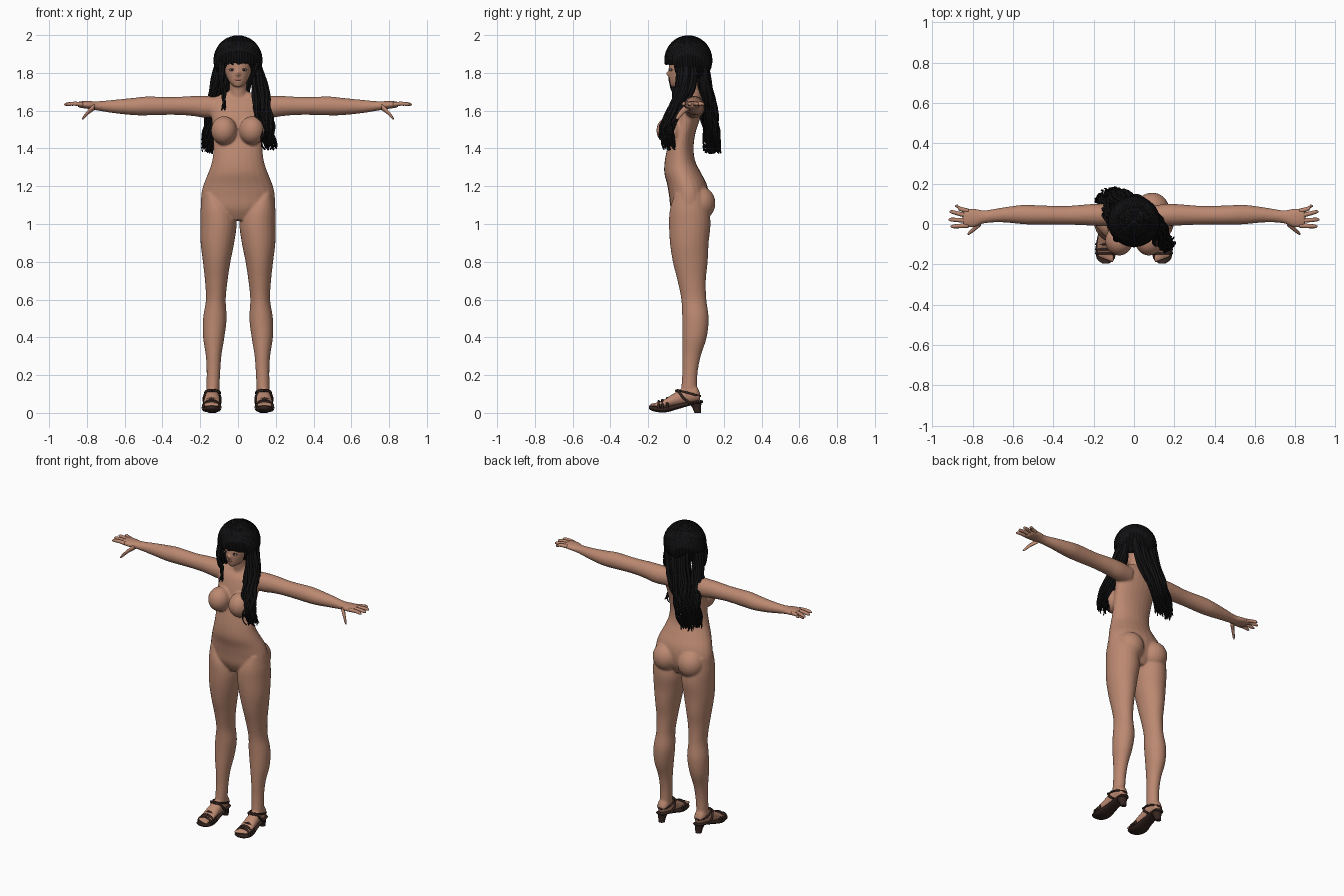
import bpy, bmesh, math, random
from mathutils import Matrix, Vector

random.seed(4)
if "Cube" in bpy.data.objects:
    bpy.data.objects.remove(bpy.data.objects["Cube"])


def material(name, r, g, b):
    m = bpy.data.materials.new(name)
    m.use_nodes = True
    m.diffuse_color = (r, g, b, 1)
    bsdf = m.node_tree.nodes["Principled BSDF"]
    bsdf.inputs["Base Color"].default_value = (r, g, b, 1)
    bsdf.inputs["Roughness"].default_value = 0.7
    return m


SKIN = material("skin", 0.50, 0.25, 0.165)
HAIR = material("black hair", 0.006, 0.006, 0.007)
LEATHER = material("dark brown leather", 0.035, 0.018, 0.014)
LIP = material("lip", 0.36, 0.13, 0.10)
WHITE = material("eye white", 0.5, 0.45, 0.42)
IRIS = material("dark iris", 0.02, 0.012, 0.01)


def spline(rows, t):
    """Catmull-Rom value along rows of equal-length tuples, t from 0 to 1."""
    f = t * (len(rows) - 1)
    i = min(int(f), len(rows) - 2)
    f -= i
    a, b, c, d = (Vector(rows[max(0, min(len(rows) - 1, i + k))]) for k in (-1, 0, 1, 2))
    return b + (c - a) * f / 2 + (a - b * 2.5 + c * 2 - d / 2) * f**2 + ((b - c) * 1.5 + (d - a) / 2) * f**3


def loft(bm, rows, axis, side=1, steps=4, n=24):
    """Skin elliptical sections (x, y, z, radius_u, radius_v) along an axis."""
    u, v = {"x": (1, 2), "y": (0, 2), "z": (0, 1)}[axis]
    rings, count = [], (len(rows) - 1) * steps
    for k in range(count + 1):
        p = spline(rows, k / count)
        ring = []
        for j in range(n):
            a = math.tau * j / n
            co = [p[0], p[1], p[2]]
            co[u] += p[3] * math.cos(a)
            co[v] += p[4] * math.sin(a)
            co[0] *= side
            ring.append(bm.verts.new(co))
        rings.append(ring)
    for r, s in zip(rings, rings[1:]):
        for j in range(n):
            bm.faces.new((r[j], r[(j + 1) % n], s[(j + 1) % n], s[j]))
    bm.faces.new(rings[0])
    bm.faces.new(rings[-1])


def ball(bm, centre, radii):
    m = Matrix.Translation(centre) @ Matrix.Diagonal((*radii, 1))
    bmesh.ops.create_uvsphere(bm, u_segments=24, v_segments=14, radius=1, matrix=m)


def finish(bm, name, mat):
    bmesh.ops.recalc_face_normals(bm, faces=bm.faces)
    for f in bm.faces:
        f.smooth = True
    mesh = bpy.data.meshes.new(name)
    bm.to_mesh(mesh)
    bm.free()
    mesh.materials.append(mat)
    obj = bpy.data.objects.new(name, mesh)
    bpy.context.collection.objects.link(obj)
    return obj


def tubes(name, paths, radius, mat, tip=1.0, cyclic=False):
    """Round strands along point lists, thinning towards the tip."""
    cu = bpy.data.curves.new(name, "CURVE")
    cu.dimensions = "3D"
    cu.bevel_depth = radius
    cu.bevel_resolution = 1
    cu.use_fill_caps = True
    for path in paths:
        s = cu.splines.new("POLY")
        s.points.add(len(path) - 1)
        s.use_cyclic_u = cyclic
        s.use_smooth = True
        for i, (pt, co) in enumerate(zip(s.points, path)):
            pt.co = (*co, 1)
            pt.radius = 1 + (tip - 1) * (i / (len(path) - 1)) ** 2
    cu.materials.append(mat)
    obj = bpy.data.objects.new(name, cu)
    bpy.context.collection.objects.link(obj)


# Body: torso, neck, head and limbs fused into one smooth skin
bm = bmesh.new()
torso = [(1.02, .09, -.05, .08), (1.08, .185, -.08, .11), (1.15, .195, -.09, .12),
         (1.21, .182, -.10, .11), (1.27, .158, -.115, .08), (1.33, .138, -.113, .05),
         (1.40, .13, -.10, .04), (1.48, .134, -.08, .05), (1.56, .14, -.065, .075),
         (1.63, .15, -.04, .09), (1.67, .125, -.01, .085), (1.70, .06, 0, .075)]
loft(bm, [(0, (f + b) / 2, z, w, (b - f) / 2) for z, w, f, b in torso], "z")
loft(bm, [(0, .035, 1.60, .06, .05), (0, .03, 1.68, .047, .045), (0, .01, 1.80, .045, .045)], "z")
head = [(1.725, -.055, .018, .022), (1.75, -.03, .045, .056), (1.79, -.01, .065, .08),
        (1.83, 0, .075, .09), (1.88, .01, .08, .095), (1.94, .01, .06, .07), (1.97, .01, .02, .02)]
loft(bm, [(0, y, z, a, b) for z, y, a, b in head], "z")
ball(bm, (0, -.088, 1.795), (.011, .018, .015))
ball(bm, (0, -.078, 1.812), (.008, .016, .03))

leg = [(1.16, .10, .185, -.06, .09), (1.08, .03, .198, -.085, .12), (1.0, .008, .20, -.09, .13),
       (.9, .02, .198, -.085, .12), (.8, .04, .186, -.07, .115), (.7, .055, .175, -.045, .105),
       (.6, .065, .17, -.025, .108), (.5, .06, .185, -.02, .12), (.4, .072, .185, -.02, .11),
       (.3, .088, .17, -.02, .078), (.2, .095, .166, -.02, .06), (.08, .10, .17, -.03, .06)]
arm = [(.08, .04, 1.62, .05, .055), (.17, .045, 1.62, .055, .058), (.25, .045, 1.625, .051, .052),
       (.35, .043, 1.625, .046, .047), (.48, .045, 1.625, .048, .05), (.55, .047, 1.622, .048, .046),
       (.65, .045, 1.622, .037, .036), (.74, .036, 1.625, .032, .025), (.79, .03, 1.63, .046, .021),
       (.83, .03, 1.632, .047, .018), (.85, .03, 1.633, .042, .013)]
foot = [(.135, .075, .085, .02, .02), (.135, .05, .10, .035, .045), (.135, 0, .09, .037, .045),
        (.138, -.06, .07, .041, .036), (.14, -.12, .048, .045, .021), (.14, -.16, .042, .036, .012)]
for s in (1, -1):
    loft(bm, [((i + o) / 2, (f + b) / 2, z, (o - i) / 2, (b - f) / 2) for z, i, o, f, b in leg], "z", s)
    loft(bm, arm, "x", s)
    loft(bm, foot, "y", s)
    ball(bm, (s * .074, -.083, 1.495), (.069, .074, .076))
    ball(bm, (s * .09, .072, 1.11), (.085, .084, .09))
    for k in range(5):  # toes
        ball(bm, (s * (.108 + .016 * k), -.172 + .006 * k, .042), (.0095, .02, .011))
body = finish(bm, "body", SKIN)
rm = body.modifiers.new("Fuse", "REMESH")
rm.mode = "VOXEL"
rm.voxel_size = .0065
rm.use_smooth_shade = True
sm = body.modifiers.new("Soften", "SMOOTH")
sm.factor = .5
sm.iterations = 5

# Fingers and thumbs
tips = [(.888, .088), (.915, .06), (.92, .022), (.91, -.012)]
for s, label in ((1, "left"), (-1, "right")):
    bm = bmesh.new()
    for k, (x, y) in enumerate(tips):
        b = .064 - .024 * k
        loft(bm, [(.82, b, 1.633, .012, .012), (.865, (b + y) / 2, 1.637, .011, .011),
                  (x - .012, y, 1.634, .009, .009), (x, y, 1.632, .003, .003)], "x", s, n=10)
    loft(bm, [(.76, .01, 1.62, .02, .018), (.79, -.02, 1.595, .014, .014),
              (.815, -.042, 1.567, .01, .011), (.826, -.05, 1.555, .003, .003)], "x", s, n=10)
    finish(bm, label + "_fingers", SKIN)

# Eyes and lips
for s, label in ((1, "left"), (-1, "right")):
    bm = bmesh.new()
    ball(bm, (s * .032, -.078, 1.815), (.015, .009, .006))
    finish(bm, label + "_eye", WHITE)
    bm = bmesh.new()
    ball(bm, (s * .032, -.083, 1.815), (.006, .006, .006))
    finish(bm, label + "_iris", IRIS)
    tubes(label + "_lashes", [[(s * (.032 + .017 * k / 4), -.084 + .002 * abs(k + 1), 1.822 - .0004 * k * k)
                              for k in range(-4, 5)]], .0025, IRIS)
bm = bmesh.new()
ball(bm, (0, -.079, 1.767), (.021, .010, .004))
ball(bm, (0, -.079, 1.760), (.017, .010, .005))
finish(bm, "lips", LIP)

# Sandals: sole, heel and straps
sole = [(.14, -.195, .03, .018, .01), (.14, -.17, .022, .045, .014), (.14, -.11, .018, .05, .016),
        (.137, -.04, .035, .04, .014), (.135, .03, .052, .036, .011), (.135, .075, .058, .03, .009),
        (.135, .09, .06, .012, .006)]
heel = [(.135, .062, 0, .02, .018), (.135, .056, .03, .024, .024), (.135, .045, .055, .031, .037)]
for s, label in ((1, "left"), (-1, "right")):
    bm = bmesh.new()
    loft(bm, sole, "y", s)
    loft(bm, heel, "z", s)
    finish(bm, label + "_sandal_sole", LEATHER)
    arcs = [[(s * (.14 + .047 * math.cos(t)), y, .022 + h * math.sin(t))
             for t in (math.pi * k / 12 for k in range(13))]
            for y, h in ((-.145, .04), (-.125, .046), (-.10, .055))]
    arcs += [[(s * (.137 + q * .042), .02, .05), (s * (.137 + q * .044), -.015, .08),
              (s * (.137 + q * .032), -.04, .115), (s * .137, -.052, .118)] for q in (1, -1)]
    tubes(label + "_sandal_straps", arcs, .007, LEATHER)
    ring = [(s * (.135 + .04 * math.cos(t)), .015 + .06 * math.sin(t), .105 - .016 * math.sin(t))
            for t in (math.tau * k / 24 for k in range(24))]
    tubes(label + "_ankle_strap", [ring], .006, LEATHER, cyclic=True)

# Hair crown: strands combed down from the parting over the skull, short in front as a fringe
crown = []
for k in range(90):
    a = math.tau * k / 90
    front = -math.sin(a) > .62
    end = 1.72 if front else 2.35
    end += random.uniform(-.06, .04)
    crown.append([(.122 * math.cos(a) * math.sin(p), .012 + .12 * math.sin(a) * math.sin(p),
                   1.865 + .124 * math.cos(p)) for p in (end * i / 14 for i in range(15))])
tubes("hair_crown", crown, .011, HAIR, .6)
bm = bmesh.new()
ball(bm, (0, .022, 1.88), (.112, .105, .105))
finish(bm, "hair_base", HAIR)


def lock(name, rows, count, wave):
    """Wavy bundle of strands around a guide (x, y, z, spread_x, spread_y)."""
    paths = []
    for _ in range(count):
        a, r = random.uniform(0, math.tau), math.sqrt(random.random())
        phase, stop = random.uniform(0, math.tau), random.uniform(.84, 1)
        path = []
        for i in range(25):
            t = stop * i / 24
            p = spline(rows, t)
            w = wave * t
            path.append((p[0] + p[3] * r * math.cos(a) + w * math.sin(17 * t + phase),
                         p[1] + p[4] * r * math.sin(a) + w * math.cos(15 * t + phase), p[2]))
        paths.append(path)
    tubes(name, paths, .0095, HAIR, .35)


lock("left_front_lock", [(.095, .01, 1.86, .015, .05), (.115, -.005, 1.72, .04, .05),
                         (.13, -.06, 1.6, .042, .035), (.148, -.105, 1.5, .042, .035),
                         (.168, -.09, 1.39, .035, .03)], 60, .012)
lock("back_lock", [(0, .09, 1.86, .09, .02), (-.025, .10, 1.72, .09, .035), (-.06, .125, 1.6, .075, .035),
                   (-.095, .135, 1.5, .065, .035), (-.12, .14, 1.37, .06, .035)], 80, .012)
lock("right_side_lock", [(-.1, .02, 1.86, .015, .05), (-.115, .03, 1.74, .035, .045),
                         (-.14, .085, 1.62, .025, .03), (-.16, .12, 1.5, .025, .03),
                         (-.175, .12, 1.38, .02, .03)], 32, .01)
lock("right_tendril", [(-.085, -.06, 1.86, .008, .01), (-.088, -.075, 1.76, .008, .01),
                       (-.072, -.06, 1.68, .008, .005), (-.078, -.07, 1.6, .004, .004)], 5, .006)
